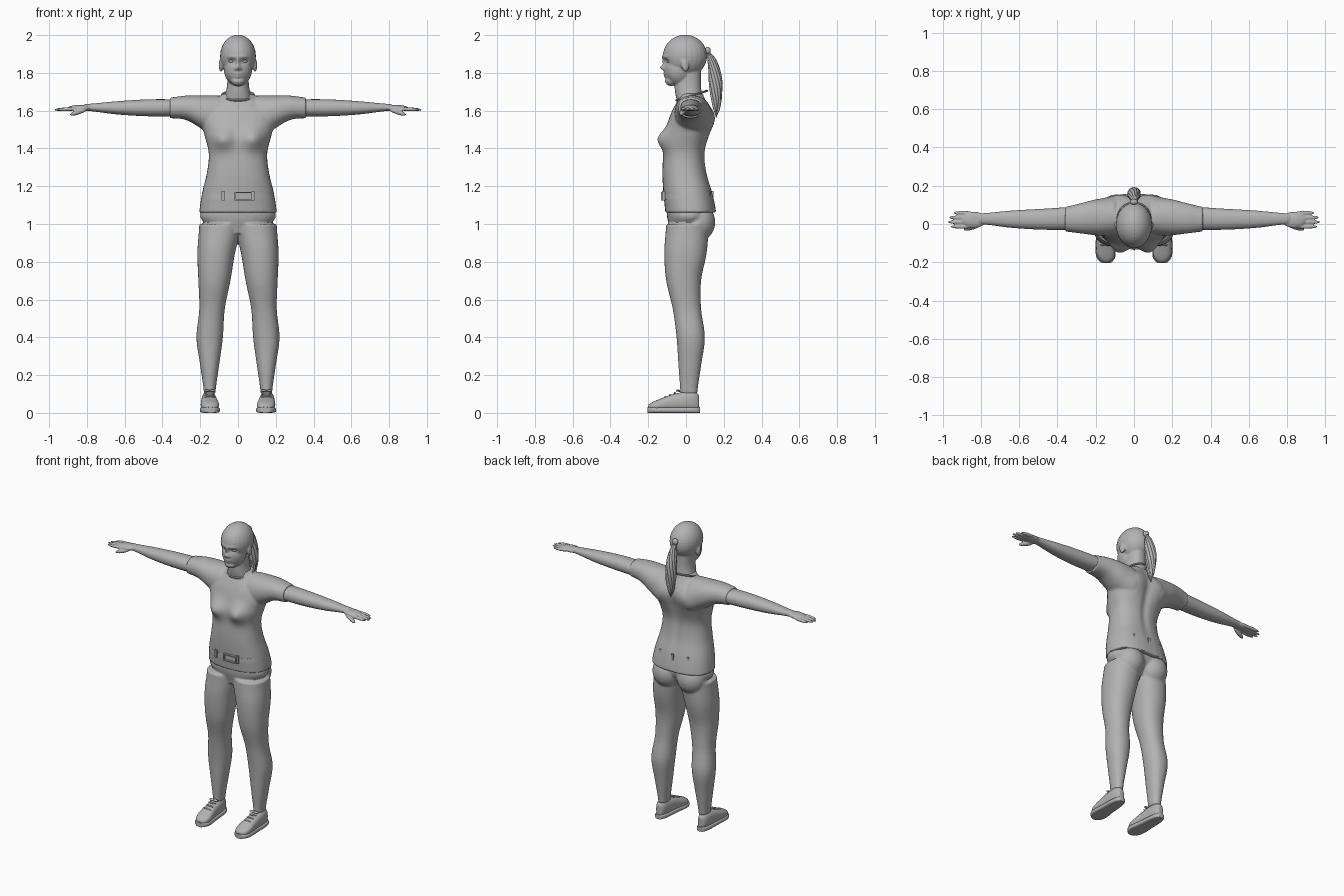
import bpy, bmesh, math
from mathutils import Vector, Matrix, Euler

cube = bpy.data.objects.get("Cube")
if cube:
    bpy.data.objects.remove(cube)

grey = bpy.data.materials.new("plain grey")
grey.use_nodes = True
grey.diffuse_color = (.45, .45, .45, 1)
grey.node_tree.nodes["Principled BSDF"].inputs["Base Color"].default_value = grey.diffuse_color


def spline(rows, where):
    """Smooth value of evenly spaced rows at a fraction of their length."""
    last = len(rows) - 1
    index = min(int(where * last), last - 1)
    t = where * last - index
    before, here, after, beyond = (rows[max(0, min(last, index + k))] for k in (-1, 0, 1, 2))
    return [q + t / 2 * (r - p + t * (2 * p - 5 * q + 4 * r - s + t * (3 * (q - r) + s - p)))
            for p, q, r, s in zip(before, here, after, beyond)]


def loft(bm, axis, start, stop, rows, power=2.2, sides=32, rounded=False):
    """Skin over evenly spaced rows of (low u, high u, low v, high v) along an axis."""
    steps = 4 * len(rows)
    rings = []
    for step in range(steps + 1):
        t = step / steps
        u_low, u_high, v_low, v_high = spline(rows, t)
        if rounded:
            t = (1 - math.cos(math.pi * t)) / 2
        along = start + (stop - start) * t
        ring = []
        for side in range(sides):
            angle = math.tau * side / sides
            c, s = math.cos(angle), math.sin(angle)
            u = (u_low + u_high + (u_high - u_low) * math.copysign(abs(c) ** (2 / power), c)) / 2
            v = (v_low + v_high + (v_high - v_low) * math.copysign(abs(s) ** (2 / power), s)) / 2
            ring.append(bm.verts.new({"x": (along, u, v), "y": (u, along, v), "z": (u, v, along)}[axis]))
        rings.append(ring)
    faces = [bm.faces.new(rings[0]), bm.faces.new(rings[-1])]
    for ring, following in zip(rings, rings[1:]):
        for i in range(sides):
            j = (i + 1) % sides
            faces.append(bm.faces.new((ring[i], ring[j], following[j], following[i])))
    bmesh.ops.recalc_face_normals(bm, faces=faces)


def column(bm, start, stop, rows, power=2.2):
    """Symmetric upright loft from rows of (half width, front, back)."""
    loft(bm, "z", start, stop, [(-width, width, front, back) for width, front, back in rows], power)


def ball(bm, place, radii, turn=(0, 0, 0)):
    matrix = Matrix.Translation(place) @ Euler(turn).to_matrix().to_4x4() @ Matrix.Diagonal((*radii, 1))
    bmesh.ops.create_uvsphere(bm, u_segments=24, v_segments=16, radius=1, matrix=matrix)


def box(bm, place, size):
    bmesh.ops.create_cube(bm, size=1, matrix=Matrix.Translation(place) @ Matrix.Diagonal((*size, 1)))


def mirror(bm):
    copy = bmesh.ops.duplicate(bm, geom=bm.verts[:] + bm.edges[:] + bm.faces[:])["geom"]
    for element in copy:
        if isinstance(element, bmesh.types.BMVert):
            element.co.x *= -1
    bmesh.ops.reverse_faces(bm, faces=[e for e in copy if isinstance(e, bmesh.types.BMFace)])


def finish(bm, name, voxel=0):
    """Make the object and, given a voxel size, fuse its pieces into one soft skin."""
    mesh = bpy.data.meshes.new(name)
    bm.to_mesh(mesh)
    bm.free()
    ob = bpy.data.objects.new(name, mesh)
    bpy.context.collection.objects.link(ob)
    if voxel:
        fuse = ob.modifiers.new("fuse", "REMESH")
        fuse.mode, fuse.voxel_size = "VOXEL", voxel
        soften = ob.modifiers.new("soften", "SMOOTH")
        soften.factor, soften.iterations = .5, 4
        graph = bpy.context.evaluated_depsgraph_get()
        fused = bpy.data.meshes.new_from_object(ob.evaluated_get(graph))
        ob.modifiers.clear()
        ob.data = fused
        bpy.data.meshes.remove(mesh)
        fused.name = name
    ob.data.materials.clear()
    ob.data.materials.append(grey)
    bpy.ops.object.select_all(action="DESELECT")
    ob.select_set(True)
    bpy.context.view_layer.objects.active = ob
    bpy.ops.object.shade_smooth_by_angle(angle=math.radians(45))
    return ob


def sculpt(ob, place, width, height, depth):
    """Push the surface softly along y around a place and its mirror image."""
    for side in ((1, -1) if place[0] else (1,)):
        centre = Vector((place[0] * side, place[1], place[2]))
        for vertex in ob.data.vertices:
            offset = vertex.co - centre
            distance = (offset.x / width) ** 2 + (offset.y / .08) ** 2 + (offset.z / height) ** 2
            if distance < 9:
                vertex.co.y += depth * math.exp(-distance)


# Shirt: sleeves and trunk, then bust, shoulder blades and spine
bm = bmesh.new()
loft(bm, "x", .1, .36, [(-.06, .13, 1.45, 1.68), (-.06, .13, 1.5, 1.68),
                        (-.05, .11, 1.55, 1.68), (-.04, .09, 1.56, 1.67)])
mirror(bm)
column(bm, 1.06, 1.69, [(.205, -.11, .16), (.19, -.12, .14), (.165, -.125, .11), (.155, -.12, .1),
                        (.18, -.11, .12), (.2, -.08, .14), (.08, -.03, .09)], 2.4)
shirt = finish(bm, "shirt", .007)
sculpt(shirt, (.085, -.12, 1.45), .06, .055, -.045)
sculpt(shirt, (.09, .13, 1.54), .06, .09, .02)
sculpt(shirt, (0, .12, 1.42), .025, .2, -.01)

# Neckline band
bpy.ops.mesh.primitive_torus_add(major_radius=.085, minor_radius=.006, major_segments=40, minor_segments=8,
                                 location=(0, .03, 1.68), rotation=(.3, 0, 0))
band = bpy.context.object
band.name = "neckline"
band.data.materials.append(grey)
bpy.ops.object.shade_smooth_by_angle()

# Trousers
bm = bmesh.new()
loft(bm, "z", .1, 1, [(.12, .18, -.03, .06), (.1, .2, -.04, .08), (.08, .22, -.05, .1), (.07, .205, -.07, .08),
                      (.04, .21, -.105, .08), (.015, .215, -.115, .11), (-.02, .205, -.105, .12)])
ball(bm, (.09, .065, 1.01), (.095, .09, .1))
mirror(bm)
column(bm, .95, 1.12, [(.12, -.08, .08), (.2, -.1, .13), (.17, -.1, .12)])
finish(bm, "trousers", .007)

# Belt with buckle and loops
bm = bmesh.new()
column(bm, 1.13, 1.16, [(.195, -.12, .145), (.19, -.12, .14)], 2.4)
for side in (-1, 1):
    box(bm, (.08 * side, -.12, 1.15), (.015, .015, .05))
    box(bm, (.03, -.125, 1.147 + .02 * side), (.09, .015, .007))
    box(bm, (.03 + .045 * side, -.125, 1.147), (.007, .015, .045))
for x in (-.1, 0, .1):
    box(bm, (x, .14 - abs(x) / 6, 1.15), (.015, .012, .05))
finish(bm, "belt")

# Arms, palms, fingers and thumbs
bm = bmesh.new()
loft(bm, "x", .3, .81, [(-.03, .09, 1.57, 1.66), (-.03, .08, 1.57, 1.66),
                        (-.02, .07, 1.58, 1.65), (0, .055, 1.6, 1.635)])
ball(bm, (.835, .022, 1.614), (.065, .042, .017))
for finger, tip in enumerate((.96, .975, .97, .945)):
    ball(bm, ((.84 + tip) / 2, .024 * finger - .014, 1.608), ((tip - .84) / 2, .011, .01), (0, .05, 0))
ball(bm, (.845, -.016, 1.593), (.05, .014, .013), (0, .3, -.3))
mirror(bm)
finish(bm, "arms", .004)

# Head, jaw, chin, ears and neck
bm = bmesh.new()
ball(bm, (.09, -.006, 1.84), (.012, .02, .035), (.2, 0, 0))
mirror(bm)
column(bm, 1.6, 1.84, [(.09, -.04, .1), (.06, -.06, .08), (.055, -.05, .08)])
ball(bm, (0, -.005, 1.89), (.095, .117, .112))
ball(bm, (0, -.04, 1.82), (.075, .076, .09))
ball(bm, (0, -.08, 1.762), (.038, .032, .032))
head = finish(bm, "head", .005)

# Face: sockets, brows, nose, nostrils, lips, mouth line and ear hollows
sculpt(head, (.034, -.11, 1.862), .02, .013, .014)
sculpt(head, (.03, -.11, 1.885), .026, .01, -.005)
sculpt(head, (0, -.11, 1.855), .009, .03, -.01)
sculpt(head, (0, -.11, 1.828), .012, .013, -.018)
sculpt(head, (.014, -.11, 1.823), .008, .008, -.007)
sculpt(head, (0, -.11, 1.787), .022, .014, -.01)
sculpt(head, (0, -.11, 1.787), .022, .004, .005)
sculpt(head, (0, -.11, 1.768), .03, .007, .005)

# Eyes
bm = bmesh.new()
ball(bm, (.034, -.088, 1.861), (.016, .014, .009))
mirror(bm)
finish(bm, "eyes")

# Ponytail: a core, wavy strands around it and a hair tie
bm = bmesh.new()
strands = 10
for strand in range(strands + 1):
    rows = []
    for step in range(9):
        t = step / 8
        angle = math.tau * strand / strands + 2 * t
        radius = .035 * math.sin(math.pi * t) ** .7
        spread = radius * .7 if strand < strands else 0
        thick = radius * (.3 if strand < strands else .7) + .001
        x = spread * math.cos(angle)
        y = .16 - .05 * (1 - t) ** 4 + spread * math.sin(angle)
        rows.append((x - thick, x + thick, y - thick, y + thick))
    loft(bm, "z", 1.93, 1.56 + .012 * (strand % 3), rows, 2, 12)
ball(bm, (0, .115, 1.918), (.02, .016, .02))
finish(bm, "ponytail")

# Shoes, soles and laces
outline = [(.13, .16, .01, .04), (.1, .195, .01, .065), (.11, .195, .01, .1), (.12, .19, .01, .115), (.14, .17, .01, .09)]
bm = bmesh.new()
loft(bm, "y", -.2, .07, outline, 2.5, rounded=True)
mirror(bm)
finish(bm, "shoes", .005)
bm = bmesh.new()
loft(bm, "y", -.205, .075, [(left - .004, right + .004, 0, .03) for left, right, low, high in outline], 4, rounded=True)
mirror(bm)
finish(bm, "soles")
bm = bmesh.new()
for lace in range(4):
    ball(bm, (.15, .025 * lace - .11, .083 + .011 * lace), (.028, .005, .006))
for side in (-1, 1):
    ball(bm, (.15 + .015 * side, -.045, .118), (.016, .009, .005), (.4, 0, 0))
mirror(bm)
finish(bm, "laces")
